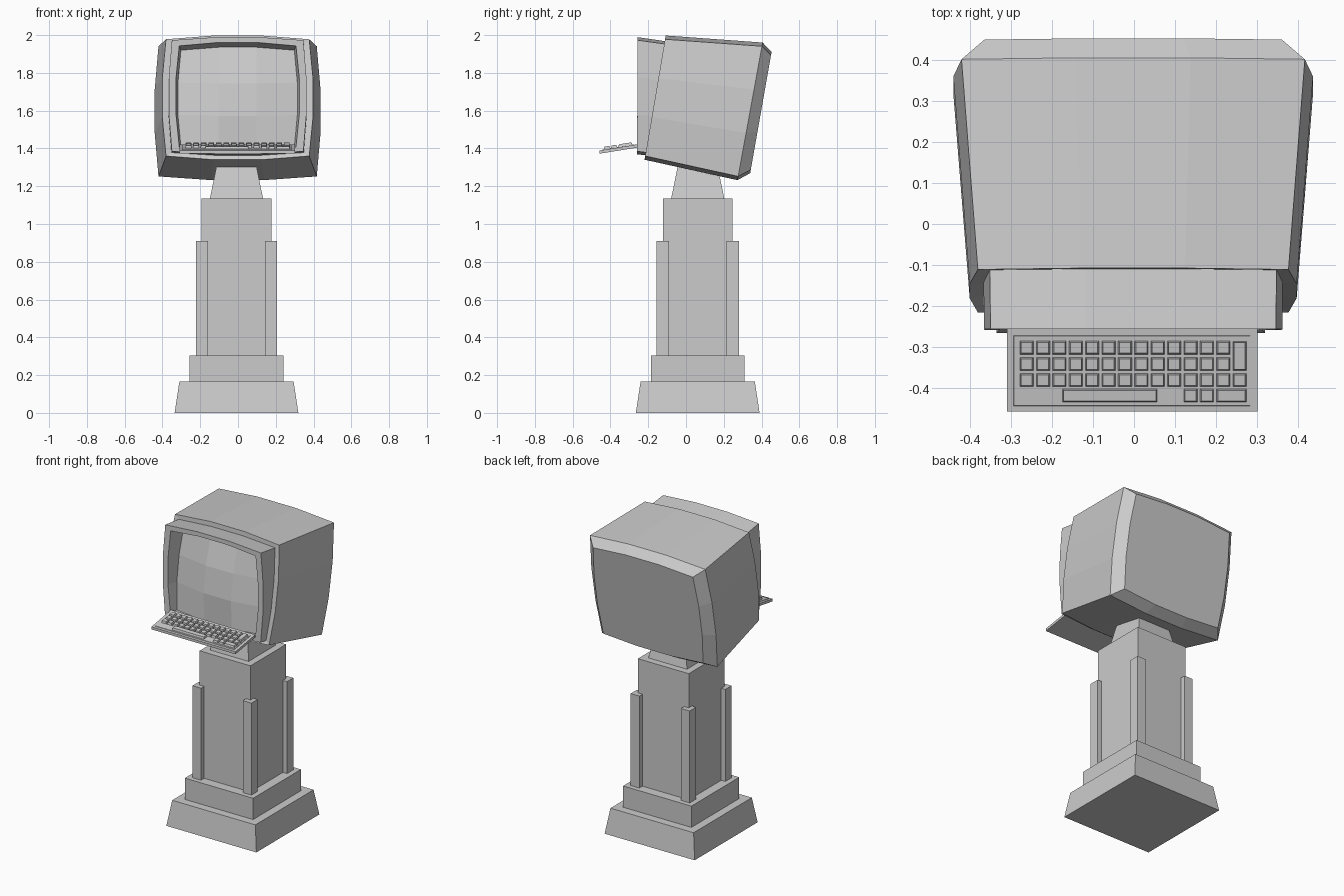
import bpy
from mathutils import Vector

if "Cube" in bpy.data.objects:
    bpy.data.objects.remove(bpy.data.objects["Cube"])

CX, CY = -0.008, 0.062   # pedestal axis


def make(name, verts, faces):
    me = bpy.data.meshes.new(name)
    me.from_pydata([tuple(v) for v in verts], [], faces)
    me.update()
    ob = bpy.data.objects.new(name, me)
    bpy.context.collection.objects.link(ob)
    return ob


def frustum(cx, cy, w0, d0, z0, w1, d1, z1, slope=0.0, pivot=0.0):
    """Tapered box; slope raises z along y about the pivot."""
    vs = []
    for w, d, z in ((w0, d0, z0), (w1, d1, z1)):
        for sx, sy in ((-1, -1), (1, -1), (1, 1), (-1, 1)):
            y = cy + sy * d / 2
            vs.append((cx + sx * w / 2, y, z + slope * (y - pivot)))
    fs = [(3, 2, 1, 0), (4, 5, 6, 7)]
    fs += [(i, (i + 1) % 4, (i + 1) % 4 + 4, i + 4) for i in range(4)]
    return vs, fs


def ring(w, bottom, top, b=0.02):
    """12-point bulged rectangle in a tilted plane; bottom/top are (y, z)."""
    lo, hi = Vector((0, *bottom)), Vector((0, *top))
    e = b / (hi - lo).length
    t = 1 / 3
    uv = [(-1, 0), (-t, -e), (t, -e), (1, 0), (1, t), (1, 2 * t),
          (1, 1), (t, 1 + e), (-t, 1 + e), (-1, 1), (-1, 2 * t), (-1, t)]
    pts = []
    for u, v in uv:
        p = lo.lerp(hi, 0) + (hi - lo) * v
        side = b if 0.1 < v < 0.9 else 0
        p.x = -0.002 + u * (w + side)
        pts.append(p)
    return pts


def loft(name, rings, cap_back=False):
    vs = [p for r in rings for p in r]
    fs = []
    for k in range(len(rings) - 1):
        a, c = 12 * k, 12 * (k + 1)
        for i in range(12):
            j = (i + 1) % 12
            fs.append((a + i, a + j, c + j, c + i))
    if cap_back:
        fs.append(tuple(range(11, -1, -1)))
    return make(name, vs, fs)


# stepped pedestal
for name, w0, z0, w1, z1 in (("base", 0.655, 0, 0.605, 0.165),
                             ("plinth", 0.497, 0.165, 0.497, 0.305),
                             ("column", 0.37, 0.305, 0.37, 1.135),
                             ("neck", 0.281, 1.135, 0.213, 1.302)):
    make(name, *frustum(CX, CY, w0, w0, z0, w1, w1, z1))

# corner posts
for sx in (-1, 1):
    for sy in (-1, 1):
        make("corner_post", *frustum(CX + sx * 0.183, CY + sy * 0.185,
                                     0.063, 0.065, 0.305, 0.063, 0.065, 0.91))

# monitor rings, from back to front
back = ring(0.363, (0.343, 1.287), (0.45, 1.893), 0.018)
rear = ring(0.419, (0.276, 1.252), (0.402, 1.941))
front = ring(0.379, (-0.216, 1.36), (-0.111, 1.978))
bezel_back = ring(0.35, (-0.205, 1.378), (-0.112, 1.953), 0.015)
bezel_front = ring(0.348, (-0.259, 1.385), (-0.256, 1.973), 0.016)
opening = ring(0.309, (-0.259, 1.408), (-0.256, 1.943), 0.018)
recess = ring(0.3, (-0.205, 1.405), (-0.135, 1.92), 0.016)

loft("monitor_case", [back, rear, front, bezel_back], cap_back=True)
loft("screen_bezel", [bezel_back, bezel_front, opening, recess])

# domed screen: 3 x 3 facets with the middle pushed forward
inner = []
for v in (1 / 3, 2 / 3):
    for u in (-1 / 3, 1 / 3):
        p = recess[0].lerp(recess[9], v)
        inner.append(Vector((-0.002 + u * 0.3, p.y - 0.03, p.z - 0.004)))
grid = [[0, 1, 2, 3], [11, 12, 13, 4], [10, 14, 15, 5], [9, 8, 7, 6]]
make("screen", recess + inner,
     [(grid[r][c], grid[r][c + 1], grid[r + 1][c + 1], grid[r + 1][c])
      for r in range(3) for c in range(3)])

# sloping keyboard tray with raised panel
S, P = 0.16, -0.36
make("keyboard_tray", *frustum(-0.004, -0.355, 0.612, 0.205, 1.388,
                               0.612, 0.205, 1.405, S, P))
make("keyboard_panel", *frustum(-0.005, -0.358, 0.579, 0.173, 1.403,
                                0.575, 0.169, 1.408, S, P))

# keys: (x, y, width, depth), all merged into one object
X0, PITCH = -0.262, 0.04
ROWS = (-0.302, -0.342, -0.381, -0.419)
keys = [(X0 + PITCH * c, y, 0.034, 0.033) for y in ROWS[:3] for c in range(13)]
keys += [(0.258, -0.322, 0.034, 0.072), (0.258, ROWS[2], 0.034, 0.033),
         (-0.059, ROWS[3], 0.232, 0.033), (0.238, ROWS[3], 0.074, 0.033)]
keys += [(X0 + PITCH * c, ROWS[3], 0.034, 0.033) for c in (10, 11)]
kv, kf = [], []
for x, y, w, d in keys:
    vs, fs = frustum(x, y, w, d, 1.406, w - 0.007, d - 0.007, 1.421, S, P)
    kf += [tuple(i + len(kv) for i in f) for f in fs]
    kv += vs
make("keys", kv, kf)
